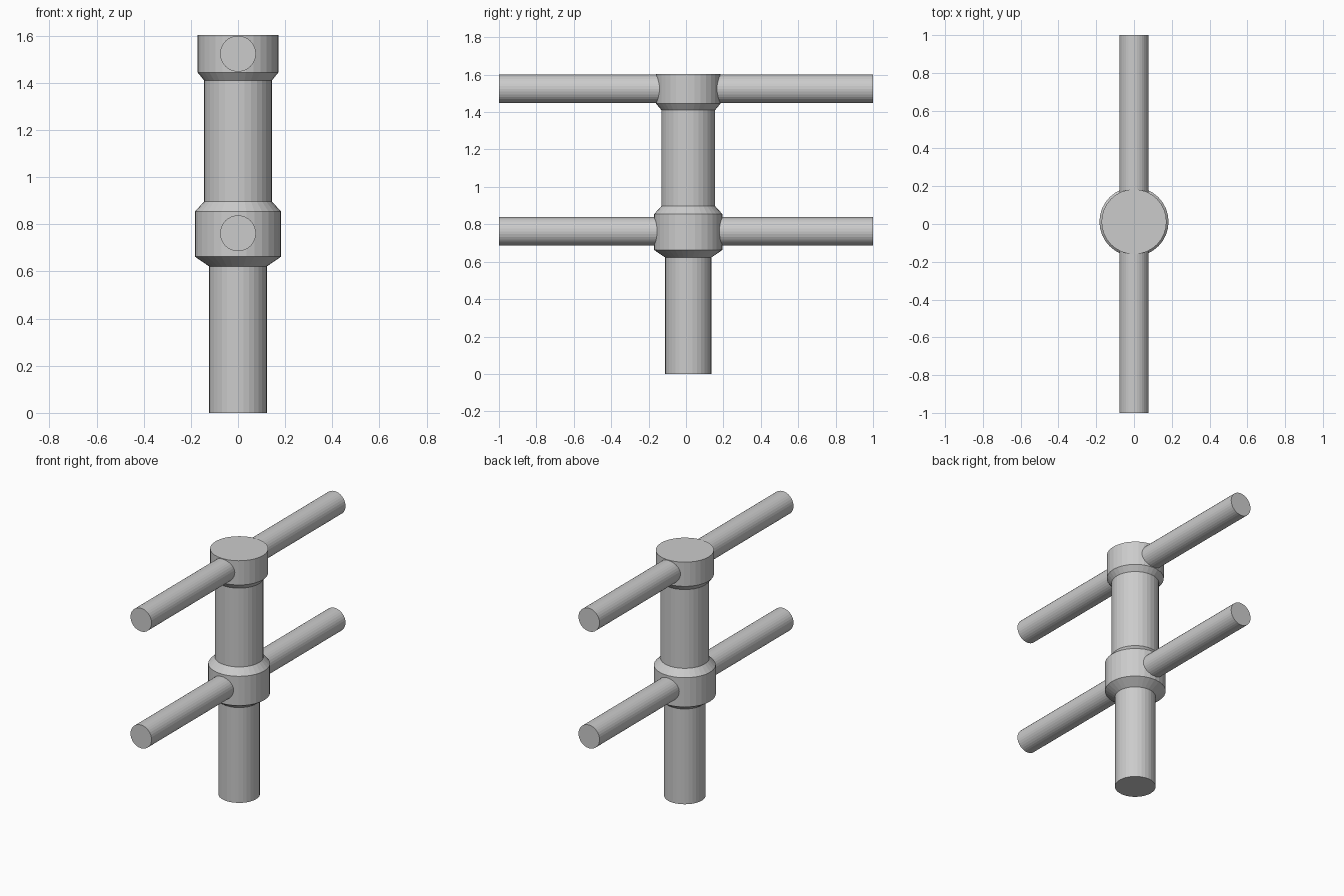
import bpy, bmesh
from math import cos, sin, pi
from mathutils import Matrix

if "Cube" in bpy.data.objects:
    bpy.data.objects.remove(bpy.data.objects["Cube"])

SIDES = 32


def lathe(name, profile, matrix):
    """Closed solid from (radius, height) pairs turned about its own z axis."""
    bm = bmesh.new()
    rings = [[bm.verts.new((r * cos(2 * pi * i / SIDES), r * sin(2 * pi * i / SIDES), z))
              for i in range(SIDES)] for r, z in profile]
    for low, high in zip(rings, rings[1:]):
        for i in range(SIDES):
            j = (i + 1) % SIDES
            bm.faces.new((low[i], low[j], high[j], high[i]))
    bm.faces.new(rings[0][::-1])
    bm.faces.new(rings[-1])
    mesh = bpy.data.meshes.new(name)
    bm.to_mesh(mesh)
    bm.free()
    mesh.transform(matrix)
    obj = bpy.data.objects.new(name, mesh)
    bpy.context.collection.objects.link(obj)
    return obj


# Turned post: narrow foot, bevelled middle collar, shaft, flared head
post_profile = [(0.123, 0), (0.123, 0.622), (0.183, 0.663), (0.183, 0.854),
                (0.144, 0.897), (0.144, 1.411), (0.172, 1.445), (0.172, 1.603)]
lathe("post", post_profile, Matrix.Translation((0, 0.012, 0)))

# Two crossbars running front to back through the collar and the head
for name, z in (("lower_crossbar", 0.762), ("upper_crossbar", 1.524)):
    lathe(name, [(0.076, -1), (0.076, 1)],
          Matrix.Translation((0, 0, z)) @ Matrix.Rotation(pi / 2, 4, 'X'))
